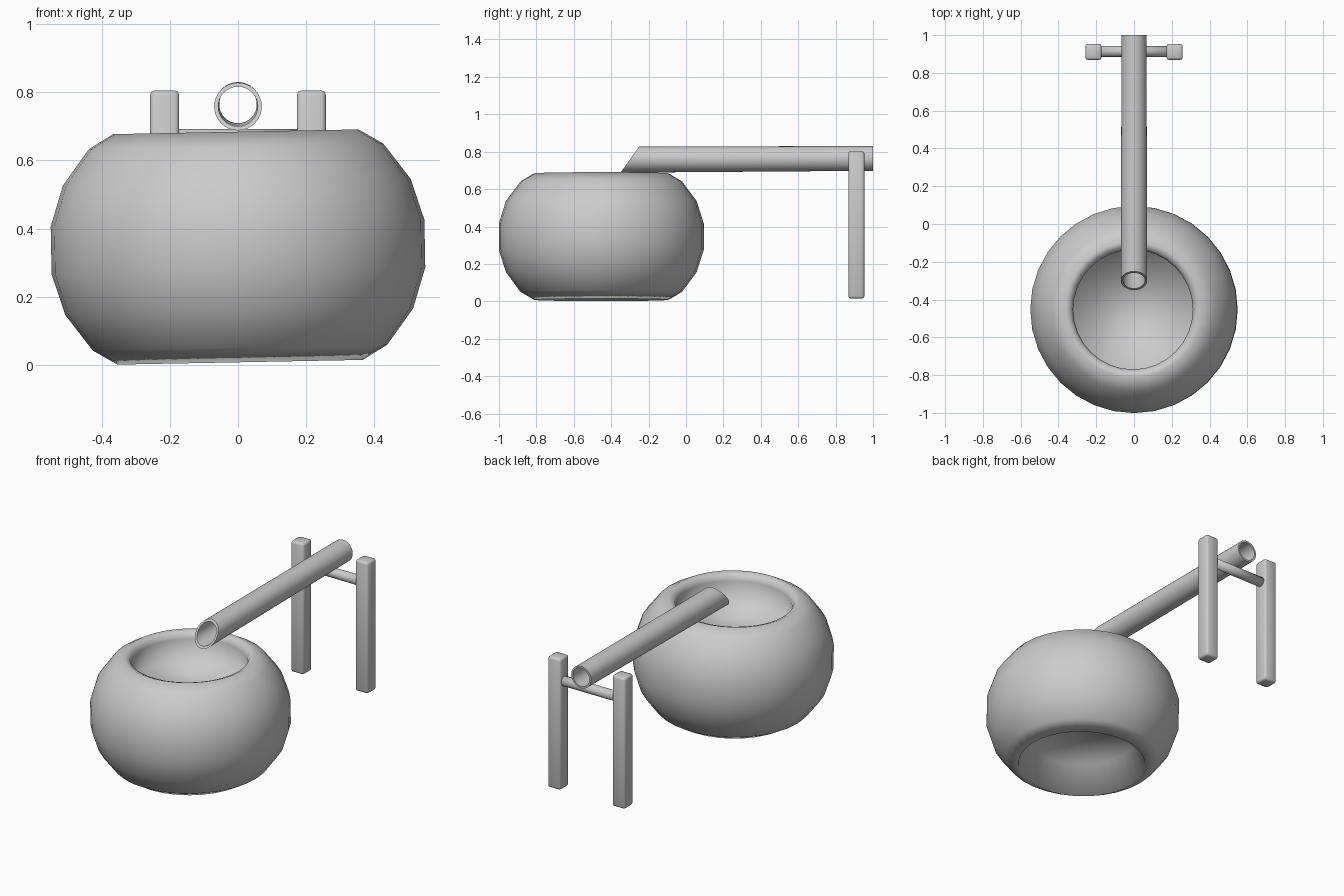
import bpy, bmesh, math
from mathutils import Matrix, Vector

cube = bpy.data.objects.get("Cube")
if cube:
    bpy.data.objects.remove(cube)

stone = bpy.data.materials.new("stone grey")
stone.use_nodes = True
stone.diffuse_color = (0.6, 0.6, 0.6, 1)
stone.node_tree.nodes["Principled BSDF"].inputs["Base Color"].default_value = (0.6, 0.6, 0.6, 1)


def finish(name, bm, smooth=True):
    bmesh.ops.recalc_face_normals(bm, faces=bm.faces)
    mesh = bpy.data.meshes.new(name)
    bm.to_mesh(mesh)
    bm.free()
    mesh.materials.append(stone)
    for p in mesh.polygons:
        p.use_smooth = smooth
    obj = bpy.data.objects.new(name, mesh)
    bpy.context.collection.objects.link(obj)
    return obj


def loft(bm, rings):
    for a, b in zip(rings, rings[1:]):
        n = len(a)
        for i in range(n):
            j = (i + 1) % n
            bm.faces.new((a[i], a[j], b[j], b[i]))


def circle(bm, n, point):
    return [bm.verts.new(point(2 * math.pi * i / n)) for i in range(n)]


# Basin: turned profile with a recess above and one underneath
half = [(0.548, 0.07), (0.51, 0.19), (0.432, 0.295), (0.36, 0.338)]
profile = [(0.30, -0.165)] + [(r, -z) for r, z in reversed(half)] + half
profile += [(0.328, 0.325), (0.317, 0.295), (0.317, 0.165)]
bm = bmesh.new()
rings = [circle(bm, 32, lambda a, r=r, z=z: (r * math.cos(a), r * math.sin(a), z))
         for r, z in profile]
loft(bm, rings)
bm.faces.new(rings[0])
bm.faces.new(rings[-1])
basin = finish("basin", bm)
basin.location = (0, -0.453, 0.346)
basin.rotation_euler = (0, math.radians(-1.1), 0)

# Hollow spout with a slanted mouth
bm = bmesh.new()


def spout_ring(r, front):
    def point(a):
        x, z = r * math.cos(a), r * math.sin(a)
        y = -0.30 + 0.71 * z if front else 1.0
        return (x, y, z + (0.758 if front else 0.764))
    return circle(bm, 32, point)


rings = [spout_ring(0.07, True), spout_ring(0.066, False),
         spout_ring(0.055, False), spout_ring(0.058, True)]
loft(bm, rings + rings[:1])
spout = finish("spout", bm)
for e in spout.data.edges:
    ys = [spout.data.vertices[v].co.y for v in e.vertices]
    e.use_edge_sharp = abs(ys[0] - ys[1]) < 0.2

# Two square posts with softened edges
for side, name in ((1, "left_post"), (-1, "right_post")):
    bm = bmesh.new()
    bmesh.ops.create_cube(bm, size=1, matrix=Matrix.Diagonal((0.085, 0.085, 0.79, 1)))
    bmesh.ops.bevel(bm, geom=bm.edges[:], offset=0.013, segments=2,
                    profile=0.5, affect='EDGES')
    post = finish(name, bm)
    post.location = (side * 0.215, 0.911, 0.41)

# Crossbar carrying the spout
bm = bmesh.new()
bmesh.ops.create_cone(bm, cap_ends=True, segments=16, radius1=0.029, radius2=0.029,
                      depth=0.40, matrix=Matrix.Rotation(math.pi / 2, 4, 'Y'))
bar = finish("crossbar", bm)
bar.location = (0, 0.914, 0.663)
